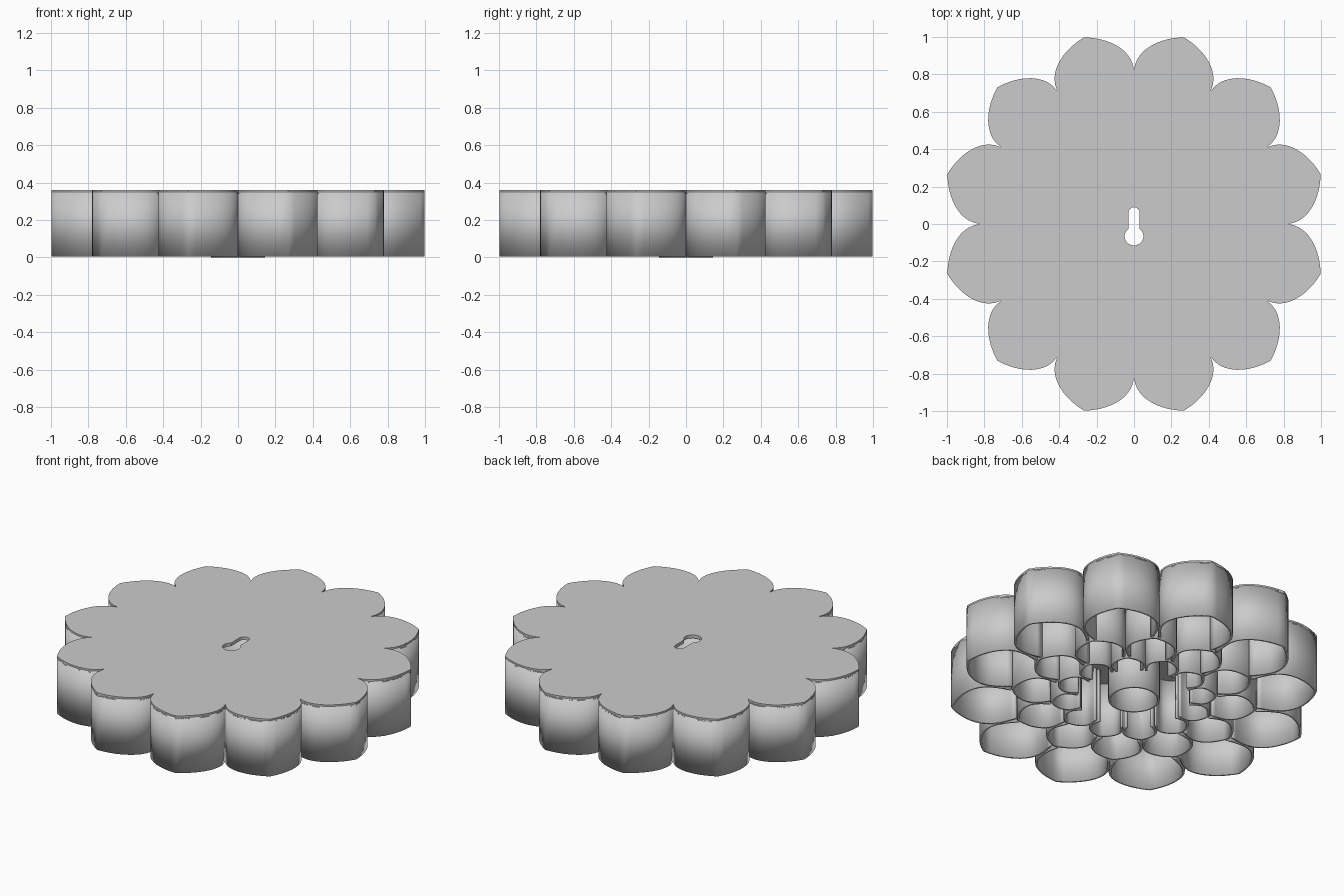
import bpy
import bmesh
from math import radians, cos, sin, tan, pi
from mathutils import Vector, Matrix
from mathutils.geometry import interpolate_bezier

cube = bpy.data.objects.get("Cube")
if cube:
    bpy.data.objects.remove(cube)

PETALS = 12
STEP = 2 * pi / PETALS
TOP, RIM = 0.36, 0.005
WALL, PLATE = 0.015, 0.02

grey = bpy.data.materials.new("plain grey")
grey.use_nodes = True
grey.diffuse_color = (0.6, 0.6, 0.6, 1)
grey.node_tree.nodes["Principled BSDF"].inputs["Base Color"].default_value = (0.6, 0.6, 0.6, 1)


def bezier(*pts, n=10):
    return interpolate_bezier(*[Vector(p) for p in pts], n)


# Half petal from its tip to the widest point, then on to the inner end
# (x runs outward along the petal, y across it)
outer_half = bezier((1.033, 0), (1.0, 0.12), (0.915, 0.2145), (0.825, 0.2145))
inner_half = bezier((0.825, 0.2145), (0.78, 0.2145), (0.73, 0.195), (0.675, 0.165), n=7)
notch = Vector((0.793, 0.793 * tan(STEP / 2)))


def both_sides(half):
    """Mirror a half profile into a full one, running from -y to +y."""
    return [Vector((p.x, -p.y)) for p in reversed(half[1:])] + list(half)


def finish(obj, angle=30):
    obj.data.materials.clear()
    obj.data.materials.append(grey)
    bpy.ops.object.select_all(action='DESELECT')
    obj.select_set(True)
    bpy.context.view_layer.objects.active = obj
    bpy.ops.object.shade_smooth_by_angle(angle=radians(angle))


def wall_object(name, paths, bottom, closed=False):
    """Upright walls that follow the paths, thickened to the inside."""
    bm = bmesh.new()
    for path in paths:
        low = [bm.verts.new((p.x, p.y, bottom)) for p in path]
        high = [bm.verts.new((p.x, p.y, TOP - PLATE / 2)) for p in path]
        for i in range(len(path) if closed else len(path) - 1):
            j = (i + 1) % len(path)
            bm.faces.new((low[i], low[j], high[j], high[i]))
    mesh = bpy.data.meshes.new(name)
    bm.to_mesh(mesh)
    bm.free()
    obj = bpy.data.objects.new(name, mesh)
    bpy.context.collection.objects.link(obj)
    solid = obj.modifiers.new("thickness", 'SOLIDIFY')
    solid.thickness = WALL
    solid.offset = -1
    finish(obj, 20)
    return obj


def petal_ring(name, scale, turn):
    petal = both_sides(outer_half + inner_half[1:])
    paths = []
    for k in range(PETALS):
        spin = Matrix.Rotation(turn + k * STEP, 2)
        paths.append([spin @ (p * scale) for p in petal])
    return wall_object(name, paths, RIM)


# Three nested rings of petal walls, each turned by half a petal
petal_ring("outer_petal_walls", 1.0, STEP / 2)
petal_ring("middle_petal_walls", 0.677, 0)
petal_ring("inner_petal_walls", 0.455, STEP / 2)

# Round tube in the middle
tube = [Vector((cos(a), sin(a))) * 0.145 for a in (2 * pi * i / 48 for i in range(48))]
wall_object("centre_tube", [tube], 0, closed=True)

# Flower outline of the top plate
outline = []
one_petal = both_sides([p for p in outer_half] + [notch])
for k in range(PETALS):
    spin = Matrix.Rotation(STEP / 2 + k * STEP, 2)
    outline += [spin @ p for p in one_petal[:-1]]

# Keyhole: round slot end joined to a wider round opening
keyhole = [Vector((0.03 * cos(a), 0.06 + 0.03 * sin(a))) for a in (pi * i / 12 for i in range(13))]
for i in range(25):
    a = radians(127) + radians(286) * i / 24
    keyhole.append(Vector((0.05 * cos(a), -0.065 + 0.05 * sin(a))))

curve = bpy.data.curves.new("plate_outline", 'CURVE')
curve.dimensions = '2D'
curve.fill_mode = 'BOTH'
curve.extrude = PLATE / 2
for loop in (outline, keyhole):
    spline = curve.splines.new('POLY')
    spline.points.add(len(loop) - 1)
    for point, p in zip(spline.points, loop):
        point.co = (p.x, p.y, 0, 1)
    spline.use_cyclic_u = True

# Turn the filled outline into the plate mesh
helper = bpy.data.objects.new("plate_outline", curve)
bpy.context.collection.objects.link(helper)
graph = bpy.context.evaluated_depsgraph_get()
mesh = bpy.data.meshes.new_from_object(helper.evaluated_get(graph))
bpy.data.objects.remove(helper)
bm = bmesh.new()
bm.from_mesh(mesh)
bmesh.ops.remove_doubles(bm, verts=bm.verts, dist=0.0001)
bmesh.ops.translate(bm, verts=bm.verts, vec=(0, 0, TOP - PLATE / 2))
bmesh.ops.recalc_face_normals(bm, faces=bm.faces)
bm.to_mesh(mesh)
bm.free()
plate = bpy.data.objects.new("top_plate", mesh)
bpy.context.collection.objects.link(plate)
finish(plate, 20)
